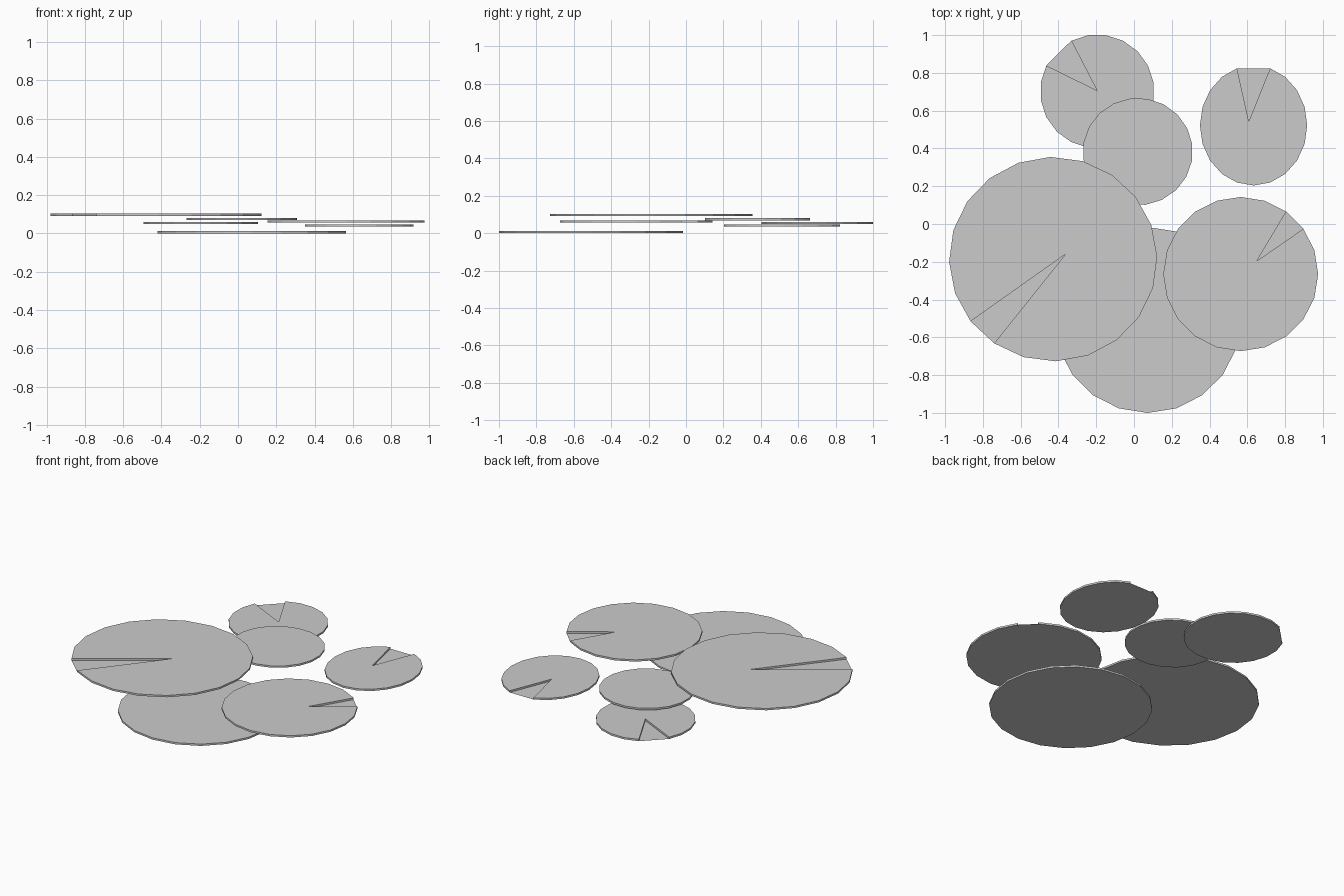
import bpy, math

if "Cube" in bpy.data.objects:
    bpy.data.objects.remove(bpy.data.objects["Cube"])

SIDES = 20
THICK = 0.012


def lily_pad(name, centre, radii, z, rot=0.0, notch=None, apex=None):
    """Flat 20-sided pad; notch = (first, last) rim index of the wedge."""
    cx, cy = centre
    rim = []
    for i in range(SIDES):
        a = math.radians(rot) + 2 * math.pi * i / SIDES
        rim.append((cx + radii[0] * math.cos(a), cy + radii[1] * math.sin(a)))
    outline = rim
    if notch:
        first, last = notch
        # walk the rim from the end of the wedge round to its start, then in to the apex
        count = SIDES - (last - first) + 1
        outline = [rim[(last + k) % SIDES] for k in range(count)] + [apex]
    n = len(outline)
    verts = [(x, y, z) for x, y in outline] + [(x, y, z + THICK) for x, y in outline]
    faces = [tuple(reversed(range(n))), tuple(range(n, 2 * n))]
    faces += [(i, (i + 1) % n, n + (i + 1) % n, n + i) for i in range(n)]
    if notch:
        # thin web closing the wedge along the underside
        faces.append((n - 1, 0, n - 2))
    mesh = bpy.data.meshes.new(name)
    mesh.from_pydata(verts, [], faces)
    ob = bpy.data.objects.new(name, mesh)
    bpy.context.collection.objects.link(ob)
    return ob


# whole pads
lily_pad("front_pad", (0.072, -0.508), (0.493, 0.492), 0.0)
lily_pad("middle_pad", (0.02, 0.383), (0.291, 0.284), 0.069, rot=8)

# notched pads
lily_pad("large_pad", (-0.428, -0.186), (0.551, 0.541), 0.091, rot=1.5,
         notch=(12, 13), apex=(-0.363, -0.16))
lily_pad("right_pad", (0.565, -0.265), (0.41, 0.408), 0.056,
         notch=(2, 3), apex=(0.65, -0.196))
lily_pad("back_right_pad", (0.633, 0.522), (0.284, 0.318), 0.035,
         notch=(4, 6), apex=(0.608, 0.543))
lily_pad("back_pad", (-0.195, 0.702), (0.302, 0.301), 0.048, rot=9,
         notch=(6, 8), apex=(-0.196, 0.707))
